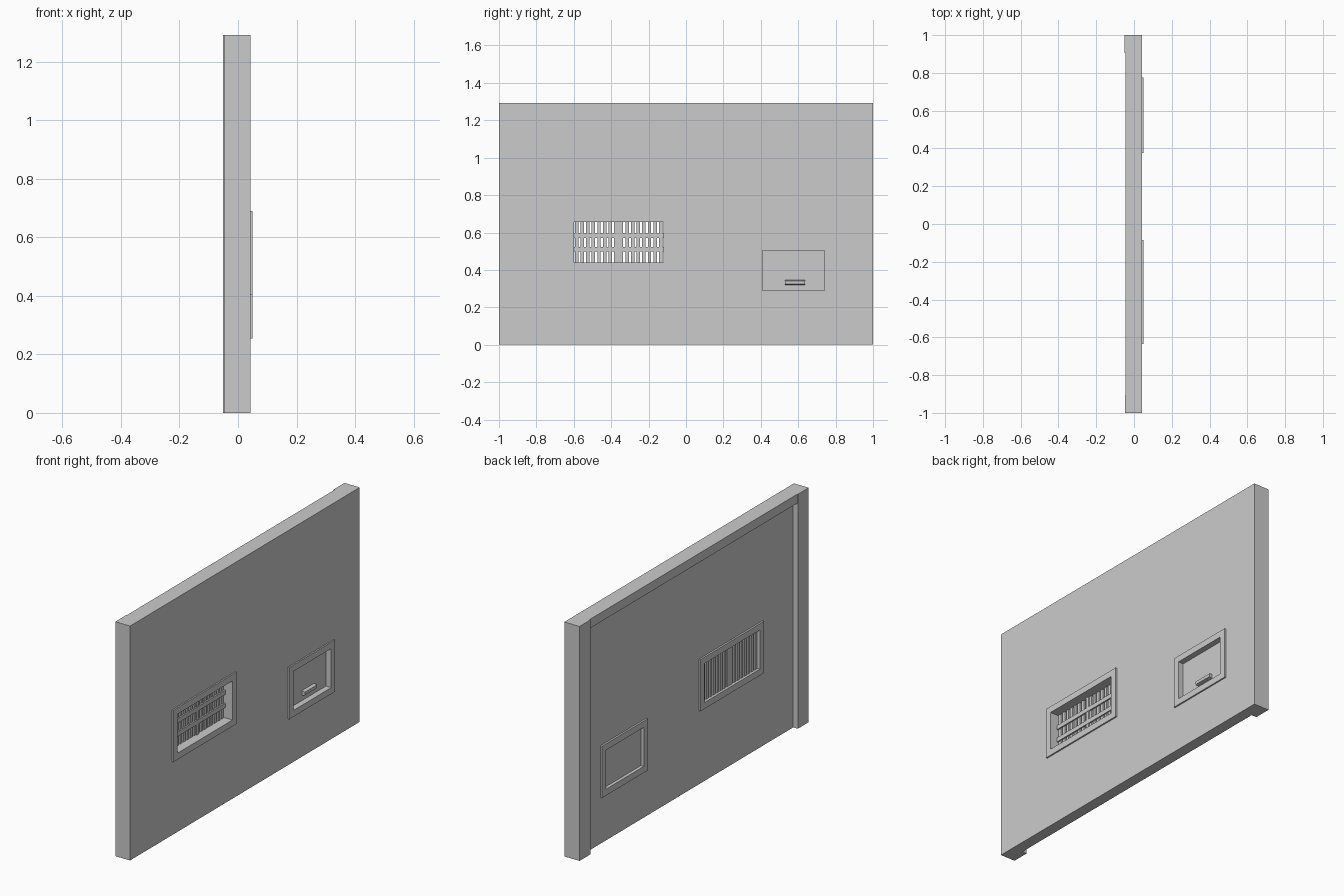
import bpy, bmesh

if "Cube" in bpy.data.objects:
    bpy.data.objects.remove(bpy.data.objects["Cube"])

FRONT, BACK = 0.042, -0.02      # wall panel faces in x
HEIGHT = 1.292
BORDER = 0.035                  # width of the opening frames
FRAME_X = (-0.03, 0.05)


def add_box(bm, x, y, z):
    v = bmesh.ops.create_cube(bm, size=1)["verts"]
    for p in v:
        p.co = [lo + (c + 0.5) * (hi - lo) for c, (lo, hi) in zip(p.co, (x, y, z))]


def boxes(name, items):
    """One object made from (x range, y range, z range) boxes."""
    bm = bmesh.new()
    for it in items:
        add_box(bm, *it)
    me = bpy.data.meshes.new(name)
    bm.to_mesh(me)
    bm.free()
    ob = bpy.data.objects.new(name, me)
    bpy.context.collection.objects.link(ob)
    return ob


def grow(r, d):
    return (r[0] - d, r[1] + d)


def cut(target, name, x, y, z):
    cutter = boxes(name, [(x, y, z)])
    cutter.hide_render = True
    cutter.hide_viewport = True
    cutter.display_type = 'WIRE'
    m = target.modifiers.new(name, 'BOOLEAN')
    m.operation = 'DIFFERENCE'
    m.solver = 'EXACT'
    m.object = cutter


# Main panel, back posts and top rail
wall = boxes("wall_panel", [((BACK, FRONT), (-1, 1), (0, HEIGHT))])
boxes("left_post", [((-0.048, BACK), (-1, -0.905), (0, HEIGHT))])
boxes("right_post", [((-0.051, BACK), (0.905, 1), (0, HEIGHT))])
boxes("top_rail", [((-0.045, BACK), (-0.905, 0.905), (HEIGHT - 0.05, HEIGHT))])

# Framed openings through the wall
vent_y, vent_z = (-0.6, -0.12), (0.44, 0.655)
hatch_y, hatch_z = (0.41, 0.74), (0.29, 0.505)
for name, y, z in (("vent", vent_y, vent_z), ("hatch", hatch_y, hatch_z)):
    oy, oz = grow(y, BORDER), grow(z, BORDER)
    cut(wall, name + "_wall_cutter", (-0.2, 0.2), oy, oz)
    frame = boxes(name + "_frame", [(FRAME_X, oy, oz)])
    cut(frame, name + "_frame_cutter", (-0.2, 0.2), y, z)

# Vent: upright slats behind, cross bars and a centre mullion in front
mid = sum(vent_y) / 2
boxes("vent_slats", [((-0.016, 0.0), (mid + k * 0.03 - 0.009, mid + k * 0.03 + 0.009), vent_z)
                     for k in [i - 7.5 for i in range(16)]])
boxes("vent_bars", [((0.0, 0.008), vent_y, (z - 0.012, z + 0.012)) for z in (0.51, 0.582)])
boxes("vent_mullion", [((-0.016, 0.006), (mid - 0.01, mid + 0.01), vent_z)])

# Hatch door with a small pull handle
boxes("hatch_door", [((-0.012, 0.018), hatch_y, hatch_z)])
handle = boxes("hatch_handle", [((0.018, 0.036), (0.53, 0.637), (0.32, 0.345))])
for v in handle.data.vertices:
    if v.co.x > 0.03:           # taper the outer face
        v.co.z = 0.3325 + (v.co.z - 0.3325) * 0.7
